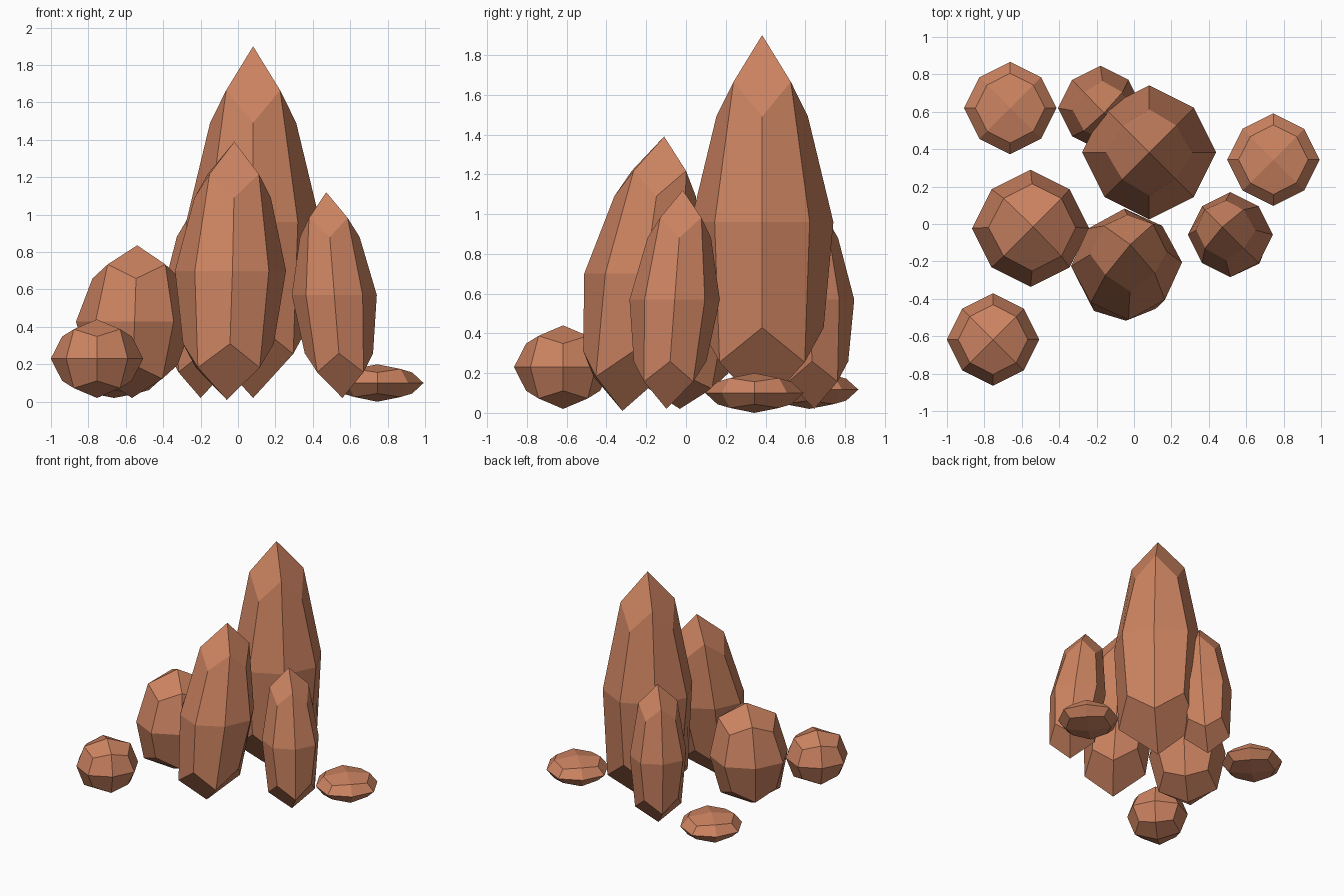
import bpy, bmesh, math
from mathutils import Matrix

if "Cube" in bpy.data.objects:
    bpy.data.objects.remove(bpy.data.objects["Cube"])

# One flat terracotta stone colour
stone = bpy.data.materials.new("terracotta_stone")
stone.diffuse_color = (0.60, 0.225, 0.118, 1)
stone.use_nodes = True
stone.node_tree.nodes["Principled BSDF"].inputs["Base Color"].default_value = stone.diffuse_color

# Rounding of a once-subdivided cube: face centres, edge middles, corners
ROUND = {1: 1.0, 2: 0.75, 3: 0.565}


def rock(name, centre, radius, half_height, taper=0.0, lean=(0, 0), turn=0):
    """Faceted boulder: rounded cube turned on its corner, tapered upward and leaning."""
    bm = bmesh.new()
    bmesh.ops.create_cube(bm, size=2)
    bmesh.ops.subdivide_edges(bm, edges=bm.edges[:], cuts=1, use_grid_fill=True)
    rot = Matrix.Rotation(math.radians(45 + turn), 3, 'Z')
    width = radius / 1.06
    for v in bm.verts:
        p = v.co.copy()
        p *= ROUND[sum(abs(c) > 0.5 for c in p)]
        p = rot @ p
        t = width * (1 - taper * p.z)
        v.co = (centre[0] + p.x * t + lean[0] * p.z,
                centre[1] + p.y * t + lean[1] * p.z,
                centre[2] + p.z * half_height)
    bmesh.ops.recalc_face_normals(bm, faces=bm.faces[:])
    mesh = bpy.data.meshes.new(name)
    bm.to_mesh(mesh)
    bm.free()
    mesh.materials.append(stone)
    bpy.context.collection.objects.link(bpy.data.objects.new(name, mesh))


# Tall spires
rock("main_spire", (0.081, 0.383, 0.96), 0.358, 0.94, 0.26)
rock("front_spire", (-0.04, -0.215, 0.70), 0.297, 0.69, 0.15, (0.02, 0.105), 2)
rock("right_spire", (0.515, -0.057, 0.57), 0.227, 0.55, 0.12, (-0.043, 0.041))
rock("back_spire", (-0.18, 0.62, 0.57), 0.226, 0.55, 0.12, (0.02, -0.025))

# Boulder and loose stones
rock("left_boulder", (-0.553, -0.023, 0.428), 0.313, 0.408, 0.02, (0.014, 0.008))
rock("round_stone", (-0.754, -0.618, 0.23), 0.247, 0.21)
rock("back_flat_stone", (-0.662, 0.62, 0.117), 0.247, 0.097)
rock("right_flat_stone", (0.745, 0.344, 0.10), 0.247, 0.10)
